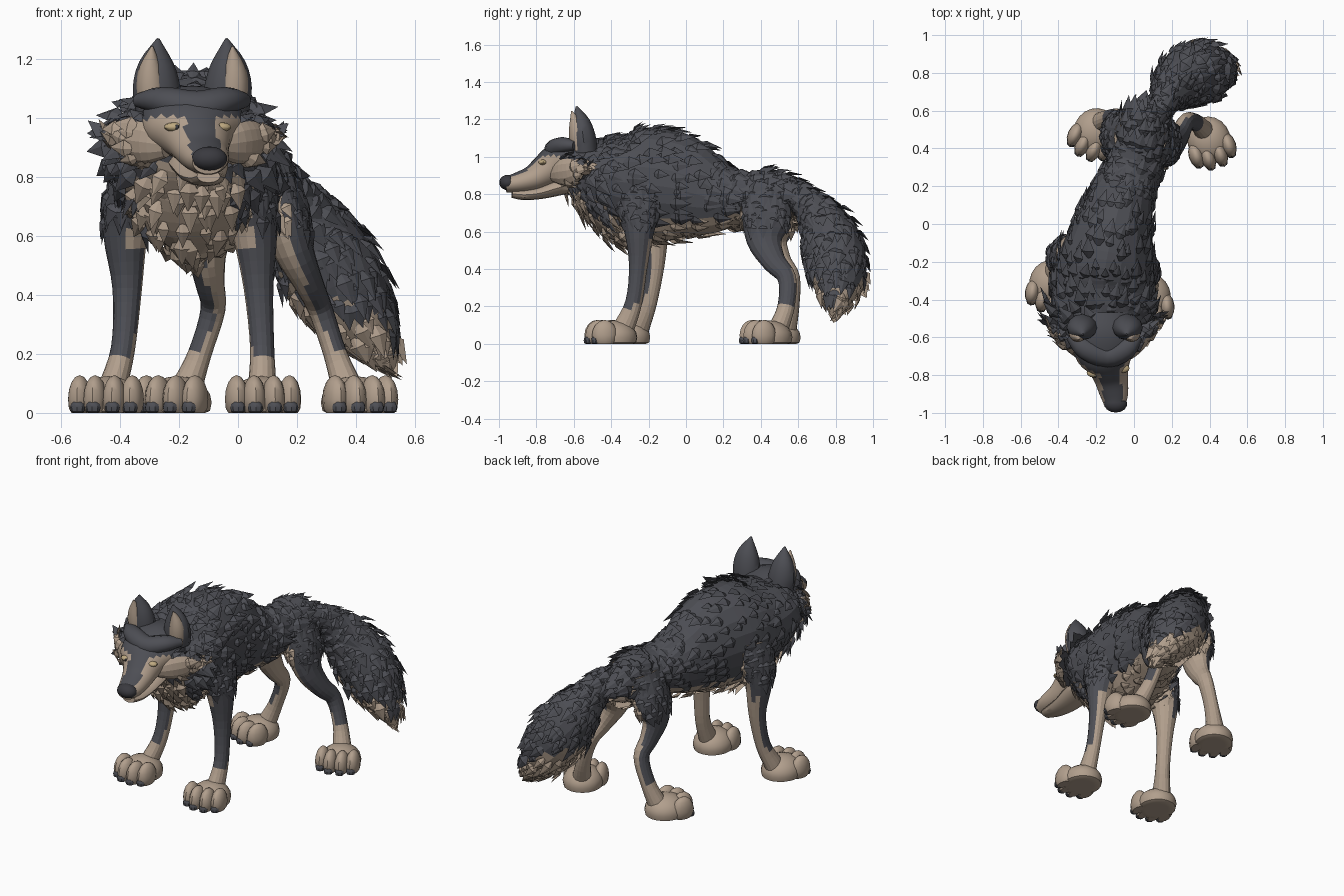
import bpy, bmesh, random
from math import sin, cos, pi, radians
from mathutils import Vector, Matrix

random.seed(4)
if "Cube" in bpy.data.objects:
    bpy.data.objects.remove(bpy.data.objects["Cube"], do_unlink=True)

UP, BACK = Vector((0, 0, 1)), Vector((0, 1, 0))
DARK, TAN, BLACK, AMBER = range(4)


def make_material(name, rgb):
    mat = bpy.data.materials.new(name)
    mat.use_nodes = True
    colour = (*rgb, 1)
    mat.diffuse_color = colour
    mat.node_tree.nodes["Principled BSDF"].inputs["Base Color"].default_value = colour
    return mat


MATERIALS = [make_material("charcoal_fur", (.075, .077, .09)),
             make_material("tan_fur", (.44, .345, .265)),
             make_material("near_black", (.042, .042, .05)),
             make_material("pale_amber", (.52, .4, .22))]


def finish(name, bm, smooth):
    mesh = bpy.data.meshes.new(name)
    bm.to_mesh(mesh)
    bm.free()
    for mat in MATERIALS:
        mesh.materials.append(mat)
    obj = bpy.data.objects.new(name, mesh)
    bpy.context.collection.objects.link(obj)
    if smooth:
        bpy.ops.object.select_all(action='DESELECT')
        obj.select_set(True)
        bpy.context.view_layer.objects.active = obj
        bpy.ops.object.shade_smooth_by_angle(angle=radians(35))


def interpolate(stations, sub):
    """Catmull-Rom through stations of (x, y, z, half width, half height)."""
    pts = [Vector(s) for s in stations]
    pts = [pts[0] * 2 - pts[1]] + pts + [pts[-1] * 2 - pts[-2]]
    out = []
    for p, q, r, s in zip(pts, pts[1:], pts[2:], pts[3:]):
        for k in range(sub):
            t = k / sub
            out.append((q * 2 + (r - p) * t + (p * 2 - q * 5 + r * 4 - s) * t ** 2
                        + (q * 3 - p - r * 3 + s) * t ** 3) / 2)
    return out + [pts[-2]]


def add_tuft(bm, p, d, n, length, width, index):
    """One pointed, ridged lock of fur that curls back towards the skin."""
    w = d.cross(n)
    mid = p + d * length * .4
    root, left, right, ridge, tip = [bm.verts.new(v) for v in (
        p - n * .015, mid - w * width, mid + w * width,
        mid + n * width * .3, p + d * length - n * length * .06)]
    for loop in ((root, right, ridge), (root, ridge, left), (left, ridge, tip),
                 (ridge, right, tip), (root, left, tip, right)):
        bm.faces.new(loop).material_index = index


def loft(name, stations, rule, hint=UP, sides=12, sub=3, fur=None):
    """Tube through elliptical rings; fur = (ring step, count, length, width, lift, filter)."""
    rings = interpolate(stations, sub)
    frames = []
    for i, r in enumerate(rings):
        t = (rings[min(i + 1, len(rings) - 1)].xyz - rings[max(i - 1, 0)].xyz).normalized()
        a = hint.cross(t).normalized()
        frames.append((r.xyz, a * max(r[3], .003), t.cross(a) * max(r[4], .003)))

    def point(i, ang):
        c, a, b = frames[i]
        return c + a * cos(ang) + b * sin(ang)

    bm = bmesh.new()
    grid = [[bm.verts.new(point(i, 2 * pi * j / sides)) for j in range(sides)]
            for i in range(len(rings))]
    for lo, hi in zip(grid, grid[1:]):
        for j in range(sides):
            k = (j + 1) % sides
            bm.faces.new((lo[j], lo[k], hi[k], hi[j]))
    bm.faces.new(grid[0][::-1])
    bm.faces.new(grid[-1])
    bm.normal_update()
    for f in bm.faces:
        f.material_index = rule(f.calc_center_median(), f.normal)
    if fur:
        step, count, length, width, lift, keep = fur
        for row, i in enumerate(range(0, len(rings) - 1, step)):
            for j in range(count):
                ang = 2 * pi * (j + row % 2 / 2 + random.uniform(-.35, .35)) / count
                p = point(i, ang)
                along = point(i + 1, ang) - p
                n = (point(i, ang + .05) - p).cross(along).normalized()
                p += along * random.uniform(0, step)
                if not keep(p):
                    continue
                index = rule(p, n)
                d = along.normalized() + n.cross(along.normalized()) * random.uniform(-.2, .2)
                d.normalize()
                tilt = lift * random.uniform(.5, 1.4)
                d, n = d * cos(tilt) + n * sin(tilt), n * cos(tilt) - d * sin(tilt)
                scale = random.uniform(.75, 1.25)
                add_tuft(bm, p, d, n, length * scale, width * scale, index)
    finish(name, bm, fur is None)


def ball(bm, matrix, index, u=12, v=8):
    verts = bmesh.ops.create_uvsphere(bm, u_segments=u, v_segments=v, radius=1, matrix=matrix)["verts"]
    for f in {f for vert in verts for f in vert.link_faces}:
        f.material_index = index


def placed(loc, scale):
    return Matrix.Translation(loc) @ Matrix.Diagonal((*scale, 1))


def everywhere(p):
    return True


def plain(index):
    return lambda c, n: index


# Body, with fur flowing from the neck to the rump
def body_rule(c, n):
    belly = c.y > -.14 and c.z < .645
    throat = c.y < -.36 and abs(c.x + .165) < .16 and c.z < .86
    return TAN if belly or throat or n.z < -.6 or (c.y > .47 and c.z < .72) else DARK


loft("body", [(-.155, -.59, .97, .19, .13), (-.165, -.51, .925, .265, .19),
              (-.165, -.38, .875, .272, .25), (-.15, -.22, .855, .26, .3),
              (-.11, -.03, .835, .215, .285), (-.06, .15, .79, .17, .205),
              (0, .3, .78, .143, .142), (.035, .43, .78, .14, .145),
              (.045, .53, .765, .115, .125), (.06, .6, .74, .05, .06)],
     body_rule, sides=20, sub=4, fur=(2, 28, .115, .03, .2, everywhere))


# Chest ruff hanging between the front legs
loft("chest_ruff", [(-.155, -.56, .9, .16, .08), (-.16, -.485, .77, .19, .095),
                    (-.16, -.38, .66, .165, .1), (-.155, -.29, .56, .06, .05)],
     lambda c, n: TAN if abs(c.x + .165) < .155 else DARK, BACK, 16, 4,
     (2, 22, .115, .026, .18, everywhere))

# Tail with a pale tip and underside
loft("tail", [(.09, .53, .82, .055, .06), (.15, .63, .76, .07, .08),
              (.21, .72, .66, .12, .125), (.285, .78, .53, .158, .162),
              (.365, .81, .4, .158, .152), (.44, .815, .28, .11, .105),
              (.49, .805, .19, .04, .04)],
     lambda c, n: TAN if c.z + .09 * n.x < .385 else DARK, sides=16, sub=4,
     fur=(2, 22, .11, .028, .15, everywhere))


# Legs: dark outside, pale inside and below
def leg_rule(side, outward, forward, low, limit):
    def rule(c, n):
        facing = n.x * side * outward - n.y * forward * (c.z < low)
        return DARK if c.z > .2 and facing > limit else TAN
    return rule


def leg(name, side, centres, sizes, rule, shag):
    stations = [(*c, *s) for c, s in zip(centres, sizes)]
    loft(name, stations, rule, BACK, 16, 4, (1, 11, .09, .025, .08, lambda p: p.z > shag))


FRONT_SIZES = [(.08, .13), (.088, .115), (.075, .08), (.05, .05), (.041, .045), (.05, .06)]
HIND_SIZES = [(.08, .12), (.088, .135), (.068, .095), (.05, .065), (.042, .05), (.04, .046), (.055, .055)]
FRONT_LOOK, HIND_LOOK = (.6, .8, .54, -.1), (1, .45, .42, .22)
leg("left_front_leg", 1, [(.02, -.25, .86), (.04, -.25, .72), (.058, -.25, .6),
                          (.07, -.255, .42), (.082, -.28, .22), (.082, -.34, .07)],
    FRONT_SIZES, leg_rule(1, *FRONT_LOOK), .68)
leg("right_front_leg", -1, [(-.34, -.19, .86), (-.365, -.18, .72), (-.382, -.17, .6),
                            (-.376, -.165, .42), (-.39, -.2, .22), (-.43, -.26, .07)],
    FRONT_SIZES, leg_rule(-1, *FRONT_LOOK), .68)
leg("left_hind_leg", 1, [(.1, .43, .82), (.15, .43, .68), (.19, .42, .55), (.24, .47, .44),
                         (.28, .54, .35), (.33, .535, .2), (.375, .49, .07)],
    HIND_SIZES, leg_rule(1, *HIND_LOOK), .64)
leg("right_hind_leg", -1, [(-.03, .46, .82), (-.08, .46, .68), (-.105, .45, .55), (-.095, .5, .44),
                           (-.085, .56, .35), (-.13, .56, .2), (-.18, .535, .07)],
    HIND_SIZES, leg_rule(-1, *HIND_LOOK), .64)


# Paws: broad pad, four toes and small claws, flat on the ground
def paw(name, x, y, heading):
    bm = bmesh.new()
    ball(bm, placed((0, 0, .035), (.115, .125, .09)), TAN, 20, 10)
    for tx, ty in ((-.09, -.058), (-.033, -.088), (.033, -.088), (.09, -.058)):
        ball(bm, placed((tx, ty, .046), (.04, .068, .082)), TAN)
        ball(bm, placed((tx, ty - .05, .018), (.026, .022, .028)), DARK, 8, 6)
    bm.transform(Matrix.Translation((x, y, 0)) @ Matrix.Rotation(radians(heading), 4, 'Z'))
    for v in bm.verts:
        v.co.z = max(v.co.z, 0)
    finish(name, bm, True)


paw("left_front_paw", .08, -.385, 5)
paw("right_front_paw", -.44, -.315, -8)
paw("left_hind_paw", .397, .445, 18)
paw("right_hind_paw", -.205, .49, -24)


# Head and muzzle with a dark bridge
def head_rule(c, n):
    bridge = abs(c.x + .1 + (c.y + .965) * .175) < .052 and n.z > .1
    return DARK if c.z > 1 or bridge or (c.y > -.6 and c.z > .9) else TAN


loft("head", [(-.155, -.47, .98, .14, .12), (-.155, -.58, .98, .18, .13),
              (-.15, -.68, .965, .165, .11), (-.135, -.75, .925, .115, .09),
              (-.12, -.82, .885, .09, .07), (-.105, -.9, .862, .075, .055),
              (-.1, -.965, .852, .055, .042)], head_rule, sides=28, sub=4)
loft("lower_jaw", [(-.145, -.56, .87, .11, .05), (-.13, -.68, .838, .097, .045),
                   (-.12, -.78, .808, .08, .034), (-.105, -.87, .797, .06, .028),
                   (-.1, -.93, .803, .04, .022)], plain(TAN))
loft("brow", [(-.335, -.59, 1.06, .03, .025), (-.26, -.66, 1.06, .055, .047),
              (-.14, -.7, 1.035, .06, .058), (-.04, -.66, 1.06, .055, .047),
              (.02, -.59, 1.06, .03, .025)], plain(DARK))

bm = bmesh.new()
ball(bm, placed((-.097, -.953, .863), (.062, .046, .041)), BLACK, 14, 9)
finish("nose", bm, True)

# Paired face parts: eyes, ears and cheek fur
for side, label in ((1, "left"), (-1, "right")):
    bm = bmesh.new()
    eye = Vector((-.137 + side * .078, -.776 + side * .012, .97))
    ball(bm, placed(eye, (.036, .024, .016)) @ Matrix.Rotation(radians(-side * 14), 4, 'Y'), AMBER)
    ball(bm, placed(eye - Vector((side * .008, .02, 0)), (.008, .006, .009)), BLACK, 8, 6)
    finish(label + "_eye", bm, True)

    ear = [(-.155 + side * .115, -.54, 1.03, .078, .068), (-.155 + side * .122, -.55, 1.11, .08, .066),
           (-.155 + side * .122, -.563, 1.19, .058, .048), (-.155 + side * .116, -.585, 1.27, .005, .005)]
    loft(label + "_ear", ear, plain(DARK), BACK)
    inner = [(x + side * .02, y - .026, z * .85 + .165, w * .62, h * .75) for x, y, z, w, h in ear]
    loft(label + "_inner_ear", inner, plain(TAN), BACK)

    loft(label + "_cheek_fur",
         [(-.15 + side * .09, -.71, .91, .03, .045), (-.155 + side * .15, -.655, .92, .045, .075),
          (-.16 + side * .21, -.59, .93, .045, .068), (-.16 + side * .265, -.545, .945, .015, .025)],
         lambda c, n: TAN if c.z < .985 and n.y < .3 else DARK,
         fur=(2, 12, .085, .026, .08, lambda p: p.y > -.68))
